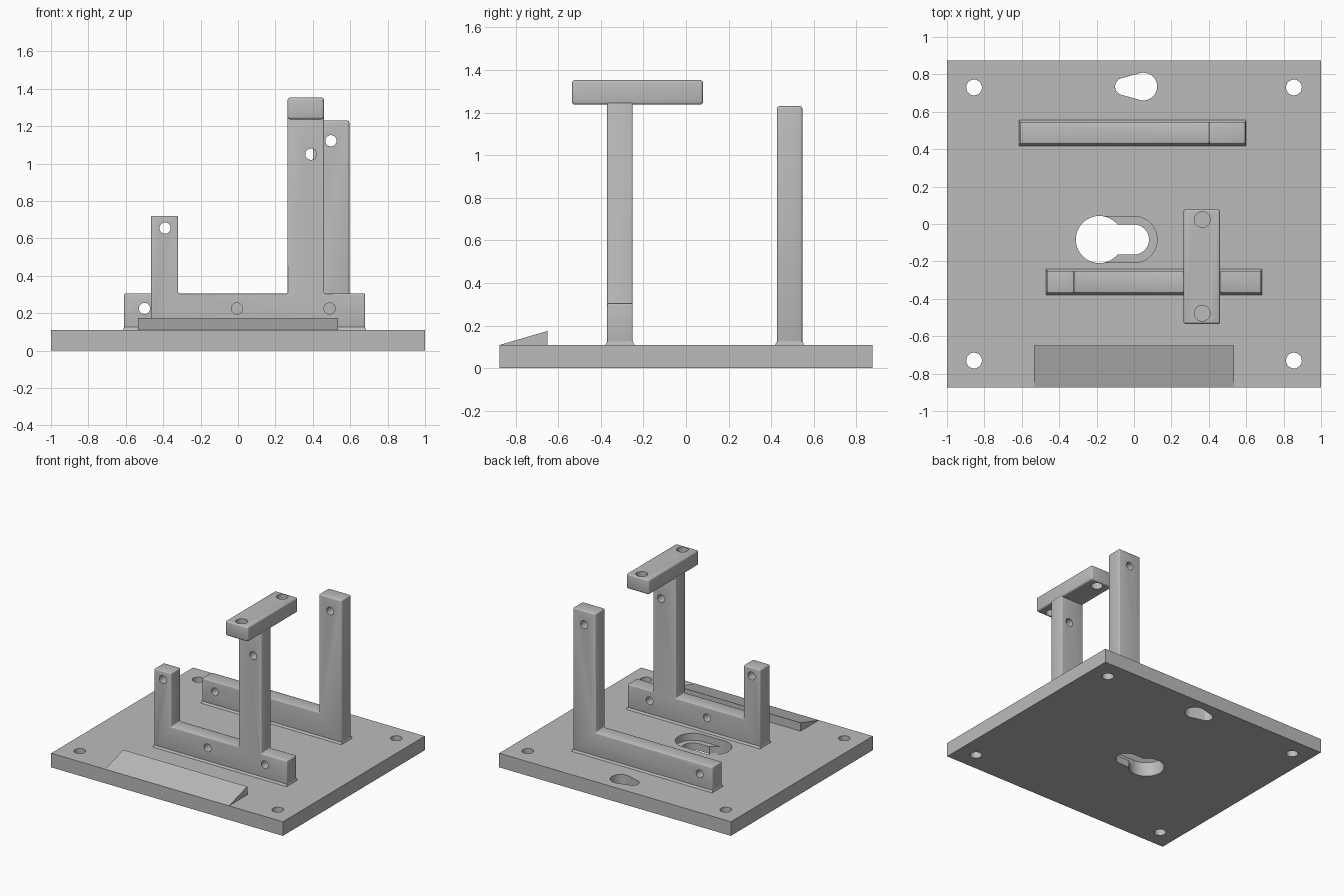
import bpy, bmesh
from math import acos, cos, sin, pi, radians

old = bpy.data.objects.get("Cube")
if old:
    bpy.data.objects.remove(old)

grey = bpy.data.materials.new("plain grey")
grey.use_nodes = True
GREY = (0.5, 0.5, 0.5, 1)
grey.diffuse_color = GREY
grey.node_tree.nodes["Principled BSDF"].inputs["Base Color"].default_value = GREY

PLATE_TOP = 0.11


def prism(name, outline, axis, low, high):
    """Extrude a 2D outline along one axis from low to high."""
    place = {"x": lambda a, b, t: (t, a, b),
             "y": lambda a, b, t: (a, t, b),
             "z": lambda a, b, t: (a, b, t)}[axis]
    bm = bmesh.new()
    base = bm.faces.new([bm.verts.new(place(a, b, low)) for a, b in outline])
    moved = bmesh.ops.extrude_face_region(bm, geom=[base])["geom"]
    shift = place(0, 0, high - low)
    bmesh.ops.translate(bm, vec=shift,
                        verts=[v for v in moved if isinstance(v, bmesh.types.BMVert)])
    bmesh.ops.recalc_face_normals(bm, faces=bm.faces)
    mesh = bpy.data.meshes.new(name)
    bm.to_mesh(mesh)
    bm.free()
    mesh.materials.append(grey)
    obj = bpy.data.objects.new(name, mesh)
    bpy.context.collection.objects.link(obj)
    return obj


def rect(x0, x1, y0, y1):
    return [(x0, y0), (x1, y0), (x1, y1), (x0, y1)]


def arc(x, y, r, start, end, n=24):
    return [(x + r * cos(start + (end - start) * i / n),
             y + r * sin(start + (end - start) * i / n)) for i in range(n + 1)]


def circle(x, y, r):
    return arc(x, y, r, 0, 2 * pi, 40)[:-1]


def slot(x_small, r_small, x_big, r_big, y):
    """Two round ends, the bigger at +x, joined by tangent lines."""
    t = pi - acos((r_big - r_small) / (x_big - x_small))
    ends = arc(x_big, y, r_big, -t, t) + arc(x_small, y, r_small, t, 2 * pi - t)
    return ends


def apply(obj, kind, **settings):
    mod = obj.modifiers.new(kind.lower(), kind)
    for key, value in settings.items():
        setattr(mod, key, value)
    bpy.ops.object.select_all(action="DESELECT")
    bpy.context.view_layer.objects.active = obj
    obj.select_set(True)
    bpy.ops.object.modifier_apply(modifier=mod.name)


def cut(obj, outline, axis, low, high):
    cutter = prism("cutter", outline, axis, low, high)
    cutter.hide_render = True
    apply(obj, "BOOLEAN", operation="DIFFERENCE", solver="EXACT", object=cutter)
    bpy.data.objects.remove(cutter)


def soften(obj, width):
    apply(obj, "BEVEL", width=width, segments=3, limit_method="ANGLE")


def finish(obj):
    bpy.ops.object.select_all(action="DESELECT")
    bpy.context.view_layer.objects.active = obj
    obj.select_set(True)
    bpy.ops.object.shade_smooth_by_angle(angle=radians(30))


def skirt(name, x0, x1, y0, y1, flare=0.012):
    """Small sloped foot where a bracket meets the plate."""
    obj = prism(name, rect(x0 - flare / 2, x1 + flare / 2, y0 - flare, y1 + flare),
                "z", PLATE_TOP - 0.005, PLATE_TOP + 0.015)
    for v in obj.data.vertices:
        if v.co.z > PLATE_TOP:
            v.co.x = min(max(v.co.x, x0), x1)
            v.co.y = min(max(v.co.y, y0), y1)


# Base plate with screw holes and keyholes
plate = prism("base_plate", rect(-1, 1, -0.875, 0.875), "z", 0, PLATE_TOP)
for sx in (-1, 1):
    for sy in (-1, 1):
        cut(plate, circle(sx * 0.855, sy * 0.73, 0.042), "z", -0.1, 0.3)
cut(plate, slot(-0.055, 0.046, 0.05, 0.074, 0.735), "z", -0.1, 0.3)
KEY_Y = -0.083
cut(plate, slot(-0.185, 0.0799, 0, 0.08, KEY_Y), "z", -0.1, 0.3)
cut(plate, slot(-0.185, 0.1239, 0, 0.124, KEY_Y), "z", 0.055, 0.3)
cut(plate, circle(-0.185, KEY_Y, 0.126), "z", -0.1, 0.3)
finish(plate)

# Sloped wedge along the front edge
prism("front_wedge", [(-0.872, PLATE_TOP), (-0.65, PLATE_TOP), (-0.65, 0.175)],
      "x", -0.535, 0.535)

# Front bracket: low bar with a short and a tall post
BOTTOM, BAR = 0.09, 0.305
F0, F1 = -0.37, -0.25
front = prism("front_bracket", [
    (-0.465, BOTTOM), (0.68, BOTTOM), (0.68, BAR), (0.46, BAR), (0.46, 1.25),
    (0.265, 1.25), (0.265, BAR), (-0.32, BAR), (-0.32, 0.72), (-0.465, 0.72)],
    "y", F0, F1)
soften(front, 0.008)
for x, z in ((-0.39, 0.655), (-0.005, 0.225), (0.49, 0.225), (0.39, 1.05)):
    cut(front, circle(x, z, 0.03), "y", -0.6, 0)
finish(front)
skirt("front_bracket_foot", -0.465, 0.68, F0, F1)

# Crossbar on the tall post
bar = prism("top_crossbar", rect(0.265, 0.46, -0.535, 0.08), "z", 1.237, 1.353)
soften(bar, 0.013)
for y in (-0.477, 0.024):
    cut(bar, circle(0.365, y, 0.042), "z", 1, 1.6)
finish(bar)

# Rear bracket: low bar with one tall post
R0, R1 = 0.427, 0.546
rear = prism("rear_bracket", [
    (-0.61, BOTTOM), (0.595, BOTTOM), (0.595, 1.23), (0.4, 1.23),
    (0.4, BAR), (-0.61, BAR)], "y", R0, R1)
soften(rear, 0.01)
for x, z in ((-0.5, 0.225), (0.497, 1.122)):
    cut(rear, circle(x, z, 0.03), "y", 0.2, 0.8)
finish(rear)
skirt("rear_bracket_foot", -0.61, 0.595, R0, R1)
